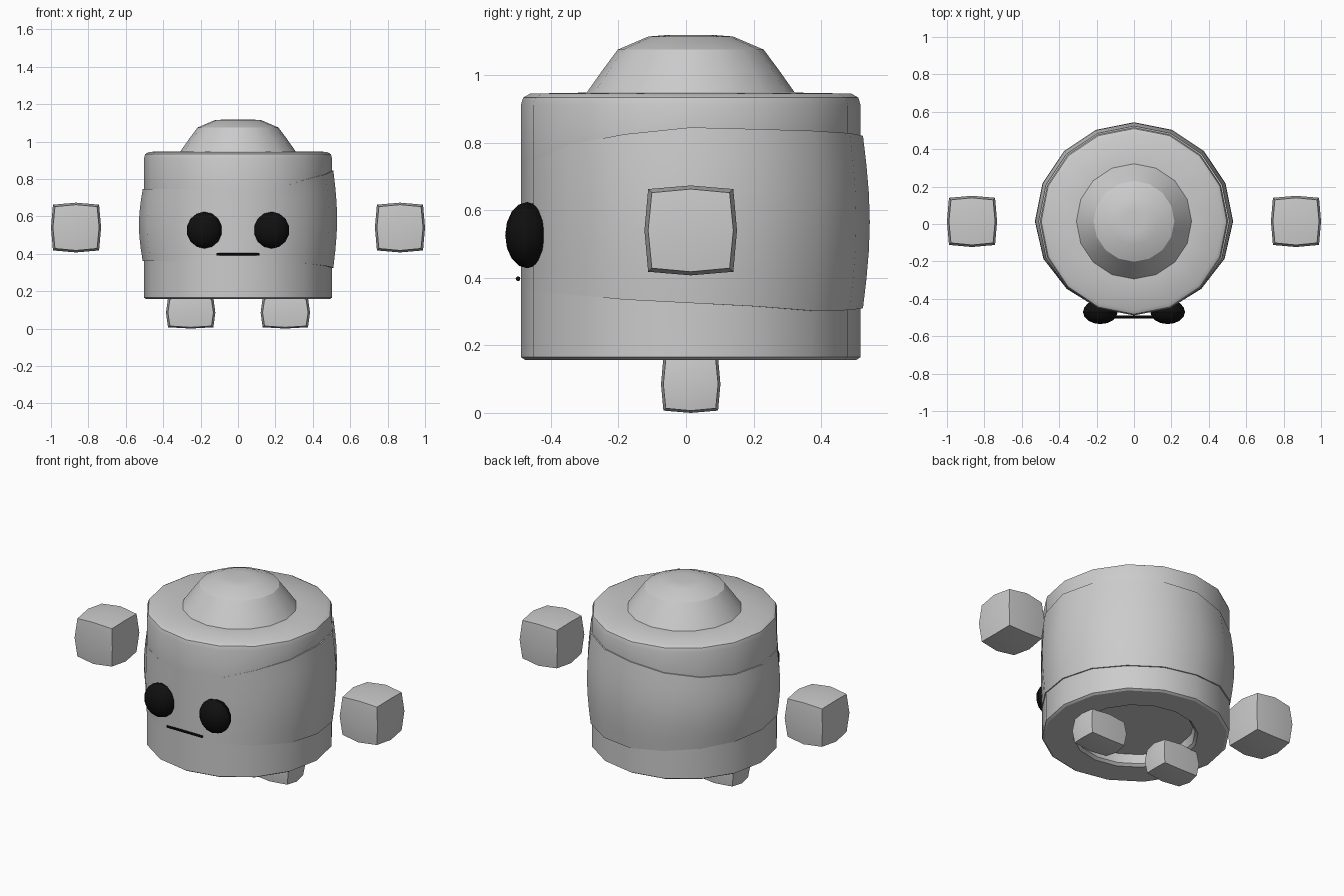
import bpy, bmesh, math
from mathutils import Vector

if "Cube" in bpy.data.objects:
    bpy.data.objects.remove(bpy.data.objects["Cube"])

CY = 0.014      # depth centre of the body
N = 16          # sides of the body


def material(name, rgb):
    m = bpy.data.materials.new(name)
    m.diffuse_color = (*rgb, 1)
    m.use_nodes = True
    m.node_tree.nodes["Principled BSDF"].inputs["Base Color"].default_value = m.diffuse_color
    return m


def finish(name, bm, mat=None, angle=30):
    bmesh.ops.recalc_face_normals(bm, faces=bm.faces)
    me = bpy.data.meshes.new(name)
    bm.to_mesh(me)
    bm.free()
    ob = bpy.data.objects.new(name, me)
    bpy.context.collection.objects.link(ob)
    if mat:
        me.materials.append(mat)
    bpy.ops.object.select_all(action='DESELECT')
    ob.select_set(True)
    bpy.context.view_layer.objects.active = ob
    bpy.ops.object.shade_smooth_by_angle(angle=math.radians(angle))
    return ob


def lathe(name, profile, cap_first=False, cap_last=False):
    """Each profile point is (radius, height); either may be a list per side."""
    bm = bmesh.new()
    rings = []
    for r, z in profile:
        ring = []
        for k in range(N):
            a = 2 * math.pi * k / N
            rk = r[k] if isinstance(r, list) else r
            zk = z[k] if isinstance(z, list) else z
            ring.append(bm.verts.new((rk * math.cos(a), CY + rk * math.sin(a), zk)))
        rings.append(ring)
    for lo, hi in zip(rings, rings[1:]):
        for k in range(N):
            j = (k + 1) % N
            bm.faces.new((lo[k], lo[j], hi[j], hi[k]))
    if cap_first:
        bm.faces.new(rings[0])
    if cap_last:
        bm.faces.new(rings[-1])
    return finish(name, bm)


def puffy_box(name, centre, half):
    """Box with one cut per side, face and edge centres pushed outward."""
    bm = bmesh.new()
    bmesh.ops.create_cube(bm, size=2)
    bmesh.ops.subdivide_edges(bm, edges=bm.edges[:], cuts=1, use_grid_fill=True)
    for v in bm.verts:
        n = sum(abs(c) > 0.5 for c in v.co)
        s = {1: 1.0, 2: 0.92, 3: 0.84}[n]
        v.co = Vector([c + s * q * h for c, q, h in zip(centre, v.co, half)])
    return finish(name, bm, angle=40)


# Wavy seams between hood, face band and base (per side, starting at +x)
upper = [.845, .84, .835, .828, .82, .79, .765, .75] + [.745] * 6 + [.795, .825]
lower = [.325, .315, .302, .304, .31, .33, .345, .355] + [.362] * 5 + [.36, .35, .335]
R = 0.503

# Hood with rounded rim
lathe("hood", [(0.49, upper), (R, upper), (R, 0.91), (0.496, 0.933),
               (0.475, 0.945), (0.30, 0.948)])

# Dome on top
lathe("top_dome", [(0.31, 0.945), (0.262, 1.013), (0.216, 1.075), (0.125, 1.114),
                   (0.06, 1.119)], cap_last=True)

# Bulging face band, flat at the front
bulge = [0.027 * min(1, max(0, (math.sin(2 * math.pi * k / N) + 0.85) / 0.6)) for k in range(N)]
band = [(0.49, lower)]
for i in range(7):
    t = i / 6
    w = 0.25 + 0.75 * math.sin(math.pi * t)
    band.append(([R + b * w for b in bulge],
                 [l + (u - l) * t for l, u in zip(lower, upper)]))
band.append((0.49, upper))
lathe("face_band", band)

# Base with recessed underside
lathe("base", [(0.31, 0.22), (0.32, 0.17), (0.335, 0.157), (0.49, 0.157), (R, 0.165),
               (R, lower), (0.49, lower)], cap_first=True)

# Floating hands, feet and eyes
black = material("black", (0.005, 0.005, 0.005))
for side, s in (("left", -1), ("right", 1)):
    puffy_box(side + "_hand", (s * 0.866, 0.014, 0.54), (0.134, 0.137, 0.133))
    puffy_box(side + "_foot", (s * 0.253, 0.014, 0.085), (0.132, 0.088, 0.085))
    bm = bmesh.new()
    bmesh.ops.create_uvsphere(bm, u_segments=14, v_segments=8, radius=1)
    for v in bm.verts:
        x, y, z = v.co
        v.co = (s * 0.18 + 0.095 * x, -0.47 + 0.065 * z, 0.526 + 0.098 * y)
    finish(side + "_eye", bm, black)

# Thin mouth bar
bm = bmesh.new()
bmesh.ops.create_cone(bm, cap_ends=True, segments=8, radius1=0.007, radius2=0.007, depth=0.23)
for v in bm.verts:
    x, y, z = v.co
    v.co = (z, y - 0.497, x + 0.397)
finish("mouth", bm, black)
